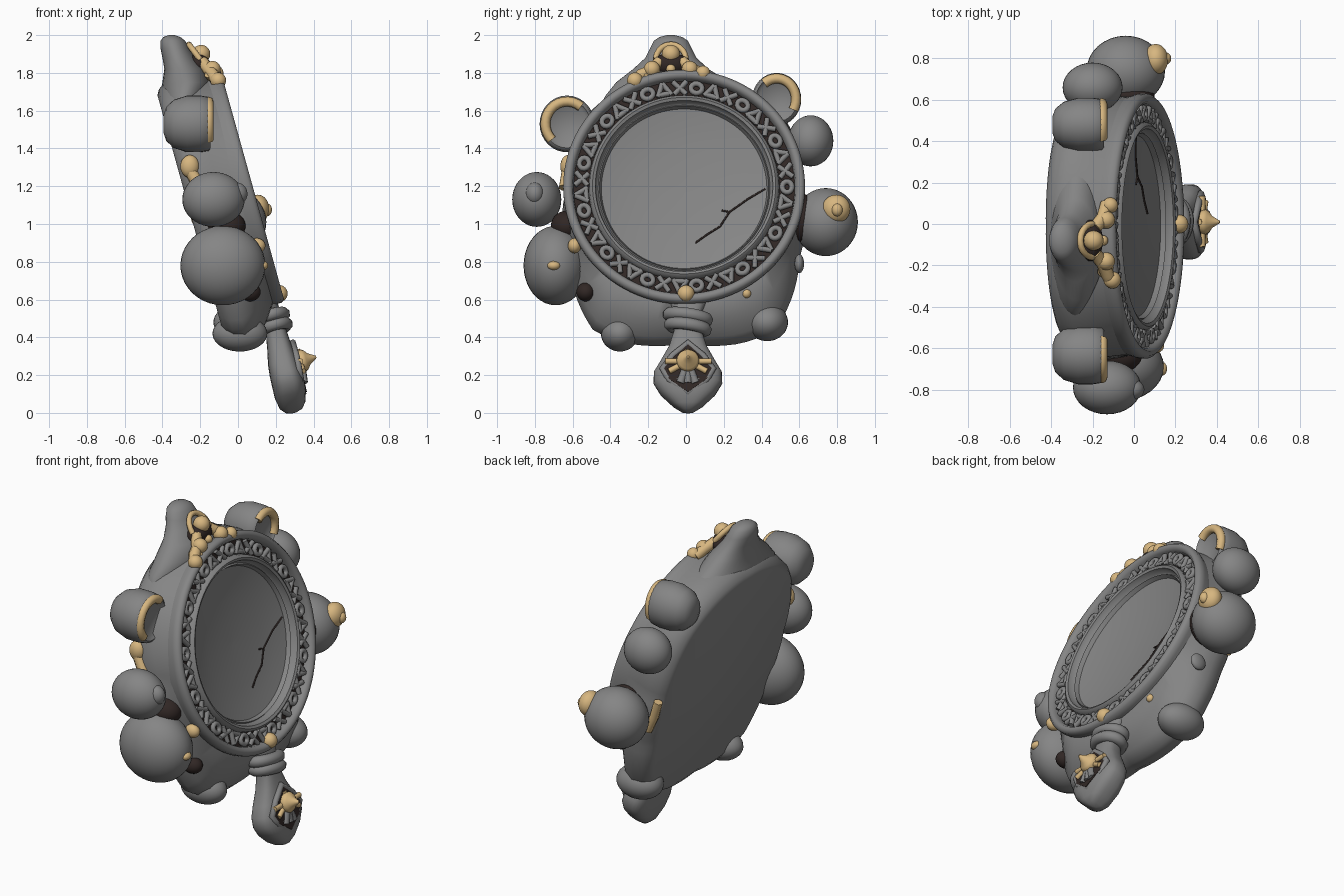
import bpy, bmesh, math
from mathutils import Vector

if "Cube" in bpy.data.objects:
    bpy.data.objects.remove(bpy.data.objects["Cube"])

T = math.radians(15.5)
C = Vector((0.06, -0.01, 1.2))
N = Vector((math.cos(T), 0, math.sin(T)))      # facing direction of the tilted disc
V = Vector((-math.sin(T), 0, math.cos(T)))     # up along the disc
U = Vector((0, 1, 0))


def L(u, v, w):
    return C + U * u + V * v + N * w


def mat(name, col):
    m = bpy.data.materials.new(name)
    m.diffuse_color = (*col, 1)
    m.use_nodes = True
    m.node_tree.nodes["Principled BSDF"].inputs["Base Color"].default_value = m.diffuse_color
    return m


GREY = mat("stone_grey", (0.235, 0.235, 0.235))
GOLD = mat("pale_gold", (0.68, 0.47, 0.215))
BROWN = mat("dark_brown", (0.03, 0.02, 0.018))


def finish(name, bm, mats, angle=50):
    bmesh.ops.recalc_face_normals(bm, faces=bm.faces)
    me = bpy.data.meshes.new(name)
    bm.to_mesh(me)
    bm.free()
    for m in mats:
        me.materials.append(m)
    ob = bpy.data.objects.new(name, me)
    bpy.context.collection.objects.link(ob)
    bpy.ops.object.select_all(action='DESELECT')
    ob.select_set(True)
    bpy.context.view_layer.objects.active = ob
    bpy.ops.object.shade_smooth_by_angle(angle=math.radians(angle))
    return ob


def loft(name, rings, mats, band_mat=None):
    bm = bmesh.new()
    vs = [[bm.verts.new(p) for p in r] for r in rings]
    n = len(rings[0])
    for k in range(len(vs) - 1):
        for i in range(n):
            j = (i + 1) % n
            f = bm.faces.new((vs[k][i], vs[k][j], vs[k + 1][j], vs[k + 1][i]))
            f.material_index = band_mat.get(k, 0) if band_mat else 0
    bm.faces.new(vs[0])
    bm.faces.new(vs[-1])
    return finish(name, bm, mats)


def ball(name, c, r, m):
    bm = bmesh.new()
    bmesh.ops.create_uvsphere(bm, u_segments=32, v_segments=20, radius=1)
    r = (r, r, r) if isinstance(r, float) else r
    for v in bm.verts:
        v.co = Vector([v.co[i] * r[i] + c[i] for i in range(3)])
    return finish(name, bm, [m])


def tubes(name, paths, r, m, cyclic=False):
    cu = bpy.data.curves.new(name, 'CURVE')
    cu.dimensions = '3D'
    cu.bevel_depth = r
    cu.bevel_resolution = 2
    cu.use_fill_caps = True
    for pts in paths:
        s = cu.splines.new('POLY')
        s.points.add(len(pts) - 1)
        for p, q in zip(s.points, pts):
            p.co = (*q, 1)
        s.use_cyclic_u = cyclic
        s.use_smooth = True
    cu.materials.append(m)
    ob = bpy.data.objects.new(name, cu)
    bpy.context.collection.objects.link(ob)
    return ob


def ang(n):
    return [2 * math.pi * i / n for i in range(n)]


# Main body: outline lofted from the flat back to the round front
half = [(0, -.8), (.3, -.8), (.48, -.73), (.57, -.55), (.61, -.33), (.635, 0),
        (.62, .22), (.53, .44), (.36, .58), (.2, .64), (0, .66)]
outline = half + [(-u, v) for u, v in half[-2:0:-1]]
polar = sorted((math.atan2(v, u) % (2 * math.pi), math.hypot(u, v)) for u, v in outline)
polar = [(polar[-1][0] - 2 * math.pi, polar[-1][1])] + polar + [(polar[0][0] + 2 * math.pi, polar[0][1])]


def out_r(a):
    for (a0, r0), (a1, r1) in zip(polar, polar[1:]):
        if a0 <= a <= a1:
            t = (a - a0) / (a1 - a0)
            return r0 + (r1 - r0) * t


def body_ring(w, s, blend):
    pts = []
    for a in ang(96):
        r = s * (out_r(a) * blend + 0.625 * (1 - blend))
        pts.append(L(r * math.cos(a), r * math.sin(a), w))
    return pts


# the last two rings sink the front face behind the dish
loft("body", [body_ring(*p) for p in [(-.34, .9, 1), (-.325, .94, 1), (-.29, .98, 1), (-.23, 1, 1),
                                      (-.16, .99, .88), (-.1, .99, .5), (-.04, 1, 0), (-.05, .95, 0),
                                      (-.2, .9, 0)]], [GREY])

# Pointed crest with a knob at the top
crest = [(1.5, -.255, .115, .46), (1.6, -.285, .118, .43), (1.68, -.285, .127, .37), (1.75, -.27, .13, .3),
         (1.82, -.285, .105, .2), (1.88, -.315, .085, .135), (1.93, -.335, .075, .11),
         (1.97, -.345, .065, .09), (1.99, -.35, .045, .06), (2.0, -.35, .015, .02)]
loft("crest", [[(x + rx * math.cos(a), -.08 * min(1, (z - 1.4) / .4) + ry * math.sin(a), z) for a in ang(40)]
               for z, x, rx, ry in crest], [GREY])

# Rim with recessed channel and the concave mirror dish
prof = [(.62, -.1), (.64, -.03), (.64, 0), (.625, .017), (.605, .017), (.59, 0), (.585, -.03),
        (.505, -.03), (.5, 0), (.485, .012), (.47, .005), (.462, -.03), (.455, -.035), (.448, -.025),
        (.438, -.05), (.36, -.068), (.25, -.083), (.12, -.092), (.01, -.095)]
loft("mirror_rim_and_dish", [[L(r * math.cos(a), r * math.sin(a), w) for a in ang(96)] for r, w in prof],
     [GREY, BROWN], {6: 1})

# Abstract relief ornaments in the channel
rings, bars = [], []
for i, a in enumerate(ang(39)):
    def P(dr, dt, w=-.014, a=a):
        b = a + dt / .545
        return L((.545 + dr) * math.cos(b), (.545 + dr) * math.sin(b), w)
    k = i % 3
    if k == 0:
        rings.append([P(.026 * math.cos(t), .03 * math.sin(t)) for t in ang(14)])
    elif k == 1:
        bars += [[P(-.035, -.035), P(.035, .035)], [P(-.035, .035), P(.035, -.035)]]
    else:
        bars += [[P(-.035, -.04), P(.035, 0)], [P(.035, 0), P(-.035, .04)], [P(-.025, -.03), P(-.025, .03)]]
tubes("channel_loops", rings, .015, GREY, True)
tubes("channel_bars", bars, .0145, GREY)

# Crack in the mirror
def dish(u, v):
    return L(u, v, -.095 + .043 * (math.hypot(u, v) / .438) ** 2)


tubes("mirror_crack", [[dish(.43, 0), dish(.34, -.05), dish(.24, -.12), dish(.19, -.2), dish(.12, -.245),
                        dish(.06, -.29)], [dish(.24, -.12), dish(.2, -.11)]], .005, BROWN)

# Round bulbs around the body
for nm, c, r in [("right_large_bulb", (-.04, .74, 1.01), (.19, .17, .18)),
                 ("right_upper_bulb", (-.2, .66, 1.44), (.145, .12, .135)),
                 ("left_upper_bulb", (-.13, -.79, 1.13), (.165, .13, .145)),
                 ("left_large_bulb", (-.08, -.69, .78), (.225, .17, .21)),
                 ("left_foot", (.01, -.35, .42), (.145, .1, .095)),
                 ("right_foot", (.015, .43, .48), (.145, .11, .1)),
                 ("left_bulb_nub", (-.01, -.8, 1.16), (.06, .05, .06)),
                 ("right_side_nub", (.03, .6, .79), (.05, .025, .05))]:
    ball(nm, c, r, GREY)

# Dark gaps where bulbs meet the body
ball("left_dark_gap", (-.06, -.63, .99), (.1, .085, .08), BROWN)
ball("right_dark_gap", (-.02, .62, 1.03), (.12, .06, .13), BROWN)
ball("left_low_dark_gap", (.06, -.53, .64), (.06, .05, .05), BROWN)

# Ear lobes with a hollow front and gold trim
ear = [(-.395, .3), (-.38, .6), (-.34, .85), (-.27, 1), (-.2, 1), (-.155, .95), (-.145, .85), (-.165, .72)]
for nm, cy, cz, ry, rz, a0, a1 in [("left_ear", -.63, 1.53, .145, .15, 225, 50),
                                   ("right_ear", .48, 1.66, .13, .14, 130, -30)]:
    loft(nm, [[(x, cy + ry * s * math.cos(a), cz + rz * s * math.sin(a)) for a in ang(32)] for x, s in ear], [GREY])
    arc = [math.radians(a0 + (a1 - a0) * i / 14) for i in range(15)]
    tubes(nm + "_gold_trim", [[(-.155, cy + .79 * ry * math.cos(a), cz + .79 * rz * math.sin(a)) for a in arc]],
          .026, GOLD)

# Gold patches on the body sides
tubes("right_side_gold_strip", [[(-.25, .63, 1.12), (-.22, .625, 1.02), (-.17, .615, .92)]], .026, GOLD)
tubes("left_side_gold_strip", [[(-.25, -.625, 1.28), (-.2, -.64, 1.19)]], .035, GOLD)
ball("left_side_gold_patch", (-.255, -.625, 1.305), (.05, .04, .06), GOLD)

# Gold accents on the bulbs and lower body
for i, (c, r) in enumerate([((.105, .795, 1.08), (.06, .075, .075)), ((.15, .8, 1.075), (.03, .03, .035)),
                            ((.13, -.7, .78), (.03, .035, .025)), ((.1, -.59, .885), (.045, .035, .04)),
                            (tuple(L(.33, -.57, -.07)), .025), (tuple(L(.01, -.59, .0)), .045)]):
    ball("gold_accent_%d" % (i + 1), c, r, GOLD)

# Gold ornament on the crest
ball("crest_dark_recess", (-.21, -.08, 1.845), (.06, .1, .06), BROWN)
tubes("crest_gold_arch", [[(-.2 - .06 * math.sin(a), -.08 + .08 * math.cos(a), 1.87 + .08 * math.sin(a))
                           for a in [math.pi * i / 10 for i in range(11)]]], .016, GOLD)
tubes("crest_gold_branches", [
    [(-.19, -.14, 1.86), (-.15, -.19, 1.81), (-.13, -.24, 1.79), (-.11, -.28, 1.75)],
    [(-.15, -.24, 1.8), (-.12, -.2, 1.76)],
    [(-.19, -.02, 1.86), (-.15, .03, 1.82), (-.13, .1, 1.79)]], .032, GOLD)
for i, (c, r) in enumerate([((-.195, -.08, 1.9), .048), ((-.105, -.27, 1.76), .042), ((-.135, -.18, 1.82), .043),
                            ((-.135, .02, 1.82), .043), ((-.115, .09, 1.8), .038), ((-.15, -.08, 1.82), .025)]):
    ball("crest_gold_bead_%d" % (i + 1), c, r, GOLD)

# Handle: rounded-box sections along the disc plane
def box_ring(v, hu, hw, wc):
    f = lambda t: math.copysign(abs(t) ** .7, t)
    return [L(.02 + hu * f(math.cos(a)), v, wc + hw * f(math.sin(a))) for a in ang(32)]


loft("handle", [box_ring(*s) for s in [(-.62, .1, .05, -.07), (-.68, .07, .05, -.07), (-.78, .075, .055, -.07),
     (-.86, .1, .065, -.075), (-.94, .145, .078, -.08), (-1.0, .18, .085, -.08), (-1.06, .182, .088, -.08),
     (-1.12, .145, .085, -.085), (-1.18, .08, .07, -.09), (-1.21, .035, .045, -.09), (-1.22, .008, .01, -.09)]],
     [GREY])

# Wrapped collar
for i, (v, s) in enumerate([(-.7, 1), (-.755, .93)]):
    tubes("collar_band_%d" % (i + 1), [[L(.02 + .1 * s * math.cos(a), v - .015 * math.cos(a),
                                          -.07 + .065 * math.sin(a)) for a in ang(32)]], .034, GREY, True)

# Dark kite panel with raised border on the handle
kite = [(.02, -.86), (.1, -.93), (.155, -1.0), (.12, -1.06), (.02, -1.13), (-.08, -1.06), (-.115, -1.0), (-.06, -.93)]
tilt = lambda v: .05 * min(0, v + .95)
loft("handle_dark_panel", [[L(u, v, w + tilt(v)) for u, v in kite] for w in (.006, .012)], [BROWN])
tubes("handle_panel_border", [[L(u, v, tilt(v) * 2) for u, v in kite]], .018, GREY, True)
tubes("handle_panel_ridges", [[L(.02 + s * .01, -1.0, .01), L(.02 + s * .04, -1.08, 0)] for s in (-1, 0, 1)],
      .022, GREY)

# Gold star with a pointed centre
star = L(.02, -.965, .01)
tubes("gold_star_arms", [[star, L(.02 + u, v, .012)] for u, v in
                         [(-.12, -.965), (.125, -.965), (-.1, -1.02), (.1, -1.02), (0, -.9)]], .016, GOLD)
loft("gold_star_point", [[star + N * w + U * r * math.cos(a) + V * r * math.sin(a) for a in ang(20)]
                         for w, r in [(-.01, .055), (.02, .06), (.035, .05), (.05, .03), (.09, .006)]], [GOLD])
